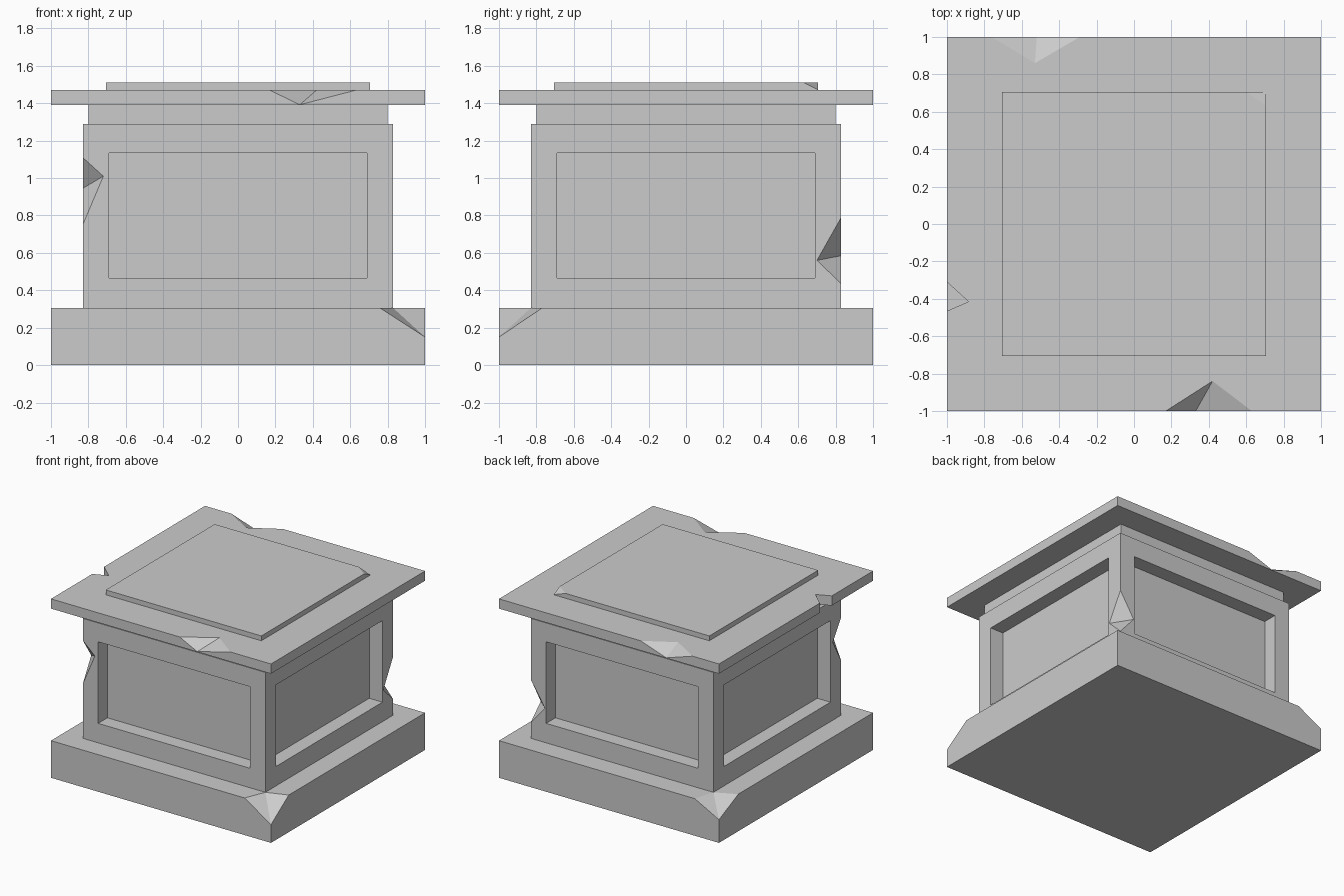
import bpy, bmesh
from mathutils import Vector

if "Cube" in bpy.data.objects:
    bpy.data.objects.remove(bpy.data.objects["Cube"])


def mesh_object(name, bm):
    mesh = bpy.data.meshes.new(name)
    bm.to_mesh(mesh)
    bm.free()
    obj = bpy.data.objects.new(name, mesh)
    bpy.context.collection.objects.link(obj)
    return obj


def hull(name, points):
    bm = bmesh.new()
    for p in points:
        bm.verts.new(p)
    res = bmesh.ops.convex_hull(bm, input=bm.verts[:])
    loose = [v for v in bm.verts if not v.link_faces]
    bmesh.ops.delete(bm, geom=loose, context='VERTS')
    bmesh.ops.dissolve_limit(bm, angle_limit=0.001, verts=bm.verts[:], edges=bm.edges[:])
    bmesh.ops.recalc_face_normals(bm, faces=bm.faces[:])
    return mesh_object(name, bm)


def box(name, x0, x1, y0, y1, z0, z1):
    return hull(name, [(x, y, z) for x in (x0, x1) for y in (y0, y1) for z in (z0, z1)])


def slab(name, half, z0, z1):
    return box(name, -half, half, -half, half, z0, z1)


def cut(obj, cutter):
    mod = obj.modifiers.new("cut", 'BOOLEAN')
    mod.operation = 'DIFFERENCE'
    mod.solver = 'EXACT'
    mod.object = cutter
    bpy.context.view_layer.objects.active = obj
    bpy.ops.object.modifier_apply(modifier=mod.name)
    bpy.data.objects.remove(cutter, do_unlink=True)


def chip(obj, points, outward):
    # sweep the broken facets outward so the cutter clears the surface
    pts = [Vector(p) for p in points]
    cut(obj, hull("chip", pts + [p + Vector(outward) * 0.3 for p in pts]))


# stacked tiers
base = slab("base", 1.0, 0, 0.305)
body = slab("body", 0.83, 0.305, 1.29)
neck = slab("neck", 0.80, 1.29, 1.39)
cap = slab("cap", 1.0, 1.39, 1.47)
top_plate = slab("top_plate", 0.707, 1.47, 1.51)

# recessed panels on four sides
for s in (-1, 1):
    lo, hi = sorted((s * 0.71, s * 0.95))
    cut(body, box("panel", -0.69, 0.69, lo, hi, 0.465, 1.135))
    cut(body, box("panel", lo, hi, -0.69, 0.69, 0.465, 1.135))

# broken base corners
chip(base, [(0.76, -1, 0.305), (0.83, -0.83, 0.305), (1, -0.77, 0.305),
            (1, -1, 0.305), (1, -1, 0.15)], (1, -1, 1))
chip(base, [(-0.78, 1, 0.305), (-0.83, 0.83, 0.305), (-1, 0.75, 0.305),
            (-1, 1, 0.305), (-1, 1, 0.19)], (-1, 1, 1))

# notches in the vertical body edges
chip(body, [(-0.83, -0.83, 1.11), (-0.72, -0.83, 1.01), (-0.83, -0.72, 0.945),
            (-0.83, -0.83, 0.75)], (-1, -1, 0))
chip(body, [(0.83, 0.83, 0.79), (0.83, 0.70, 0.56), (0.70, 0.83, 0.585),
            (0.83, 0.83, 0.435)], (1, 1, 0))

# chips along the cap edges
chip(cap, [(0.17, -1, 1.47), (0.42, -0.84, 1.47), (0.63, -1, 1.47),
           (0.33, -1, 1.392)], (0, -1, 1))
chip(cap, [(-0.76, 1, 1.47), (-0.53, 0.86, 1.47), (-0.29, 1, 1.47),
           (-0.52, 1, 1.392)], (0, 1, 1))
chip(cap, [(x, y, z) for x, y in ((-1, -0.31), (-0.885, -0.415), (-1, -0.465))
           for z in (1.3, 1.6)], (-1, 0, 0))

# broken top plate corner
chip(top_plate, [(0.60, 0.707, 1.51), (0.707, 0.63, 1.51), (0.707, 0.707, 1.51),
                 (0.707, 0.707, 1.472)], (1, 1, 1))
